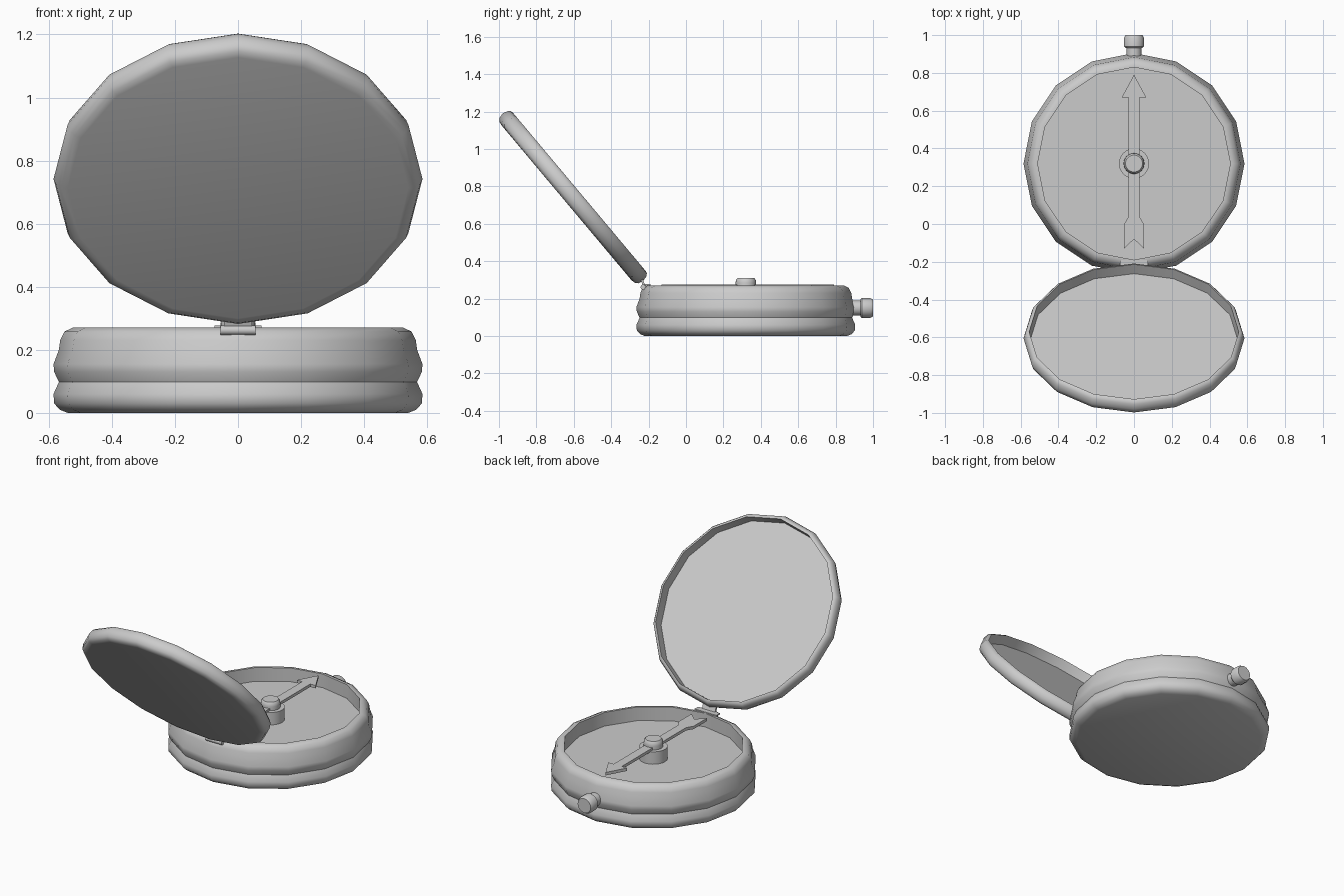
import bpy
import bmesh
from math import radians, pi, sin, cos
from mathutils import Matrix

cube = bpy.data.objects.get("Cube")
if cube:
    bpy.data.objects.remove(cube, do_unlink=True)

SIDES = 16
CENTRE_Y = 0.32

metal = bpy.data.materials.new("grey metal")
metal.use_nodes = True
colour = (0.6, 0.6, 0.6, 1)
metal.diffuse_color = colour
metal.node_tree.nodes["Principled BSDF"].inputs["Base Color"].default_value = colour


def finish(name, bm, matrix):
    """Turn a bmesh into a placed, smooth-shaded object."""
    bmesh.ops.recalc_face_normals(bm, faces=bm.faces)
    bm.transform(matrix)
    mesh = bpy.data.meshes.new(name)
    bm.to_mesh(mesh)
    bm.free()
    mesh.materials.append(metal)
    obj = bpy.data.objects.new(name, mesh)
    bpy.context.collection.objects.link(obj)
    bpy.ops.object.select_all(action='DESELECT')
    obj.select_set(True)
    bpy.context.view_layer.objects.active = obj
    bpy.ops.object.shade_smooth_by_angle(angle=radians(40))
    return obj


def lathe(name, profile, matrix, sides=SIDES):
    """Revolve (radius, height) points around z and cap both ends."""
    bm = bmesh.new()
    rings = []
    for r, h in profile:
        angles = [2 * pi * i / sides for i in range(sides)]
        rings.append([bm.verts.new((r * cos(a), r * sin(a), h)) for a in angles])
    for low, high in zip(rings, rings[1:]):
        for i in range(sides):
            j = (i + 1) % sides
            bm.faces.new((low[i], low[j], high[j], high[i]))
    bm.faces.new(rings[0])
    bm.faces.new(rings[-1])
    return finish(name, bm, matrix)


def box(name, size, matrix):
    bm = bmesh.new()
    bmesh.ops.create_cube(bm, size=1)
    bmesh.ops.scale(bm, vec=size, verts=bm.verts)
    return finish(name, bm, matrix)


at_body = Matrix.Translation((0, CENTRE_Y, 0))

# Case: two rounded bands, a narrower top band and a sunken dial
lathe("case", [
    (0.54, 0), (0.565, 0.01), (0.583, 0.03), (0.585, 0.06), (0.568, 0.098),
    (0.583, 0.13), (0.585, 0.155), (0.568, 0.2), (0.564, 0.23),
    (0.55, 0.258), (0.525, 0.27), (0.51, 0.27), (0.51, 0.185)], at_body)

# Lid: shallow dish tilted open over the front
tilt = Matrix.Translation((0, -0.605, 0.742)) @ Matrix.Rotation(radians(-50), 4, 'X')
lathe("lid", [
    (0.54, -0.045), (0.562, -0.041), (0.577, -0.028), (0.585, 0),
    (0.577, 0.028), (0.567, 0.041), (0.555, 0.045), (0.55, -0.015)], tilt)

# Pivot under and above the needle
lathe("pivot_base", [(0.08, 0.185), (0.08, 0.262)], at_body, 24)
lathe("pivot_cap", [(0.055, 0.262), (0.055, 0.285), (0.053, 0.3), (0.045, 0.31)],
      at_body, 24)

# Needle: half outline from tip to tail notch, mirrored
half = [(0.065, 0.67), (0.028, 0.67), (0.028, 0.04), (0.052, 0), (0.052, -0.13)]
outline = [(0, 0.79)] + half + [(0, -0.08)] + [(-x, y) for x, y in reversed(half)]
bm = bmesh.new()
face = bm.faces.new([bm.verts.new((x, y, 0.258)) for x, y in outline])
top = bmesh.ops.extrude_face_region(bm, geom=[face])["geom"]
bmesh.ops.translate(bm, vec=(0, 0, 0.018),
                    verts=[g for g in top if isinstance(g, bmesh.types.BMVert)])
finish("needle", bm, Matrix())

# Crown on the back of the case
to_back = Matrix.Translation((0, 0, 0.15)) @ Matrix.Rotation(radians(-90), 4, 'X')
lathe("crown_stem", [(0.04, 0.86), (0.04, 0.94)], to_back)
lathe("crown_knob", [(0.045, 0.932), (0.053, 0.94), (0.053, 0.985), (0.045, 1)], to_back)

# Hinge: barrel with a leaf on the case and another on the lid
along_x = Matrix.Translation((0, -0.228, 0.262)) @ Matrix.Rotation(radians(90), 4, 'Y')
lathe("hinge_barrel", [(0.015, -0.055), (0.015, 0.055)], along_x, 12)
box("hinge_case_leaf", (0.15, 0.035, 0.008), Matrix.Translation((0, -0.208, 0.273)))
box("hinge_lid_leaf", (0.09, 0.012, 0.06),
    Matrix.Translation((0, -0.232, 0.29)) @ Matrix.Rotation(radians(20), 4, 'X'))
